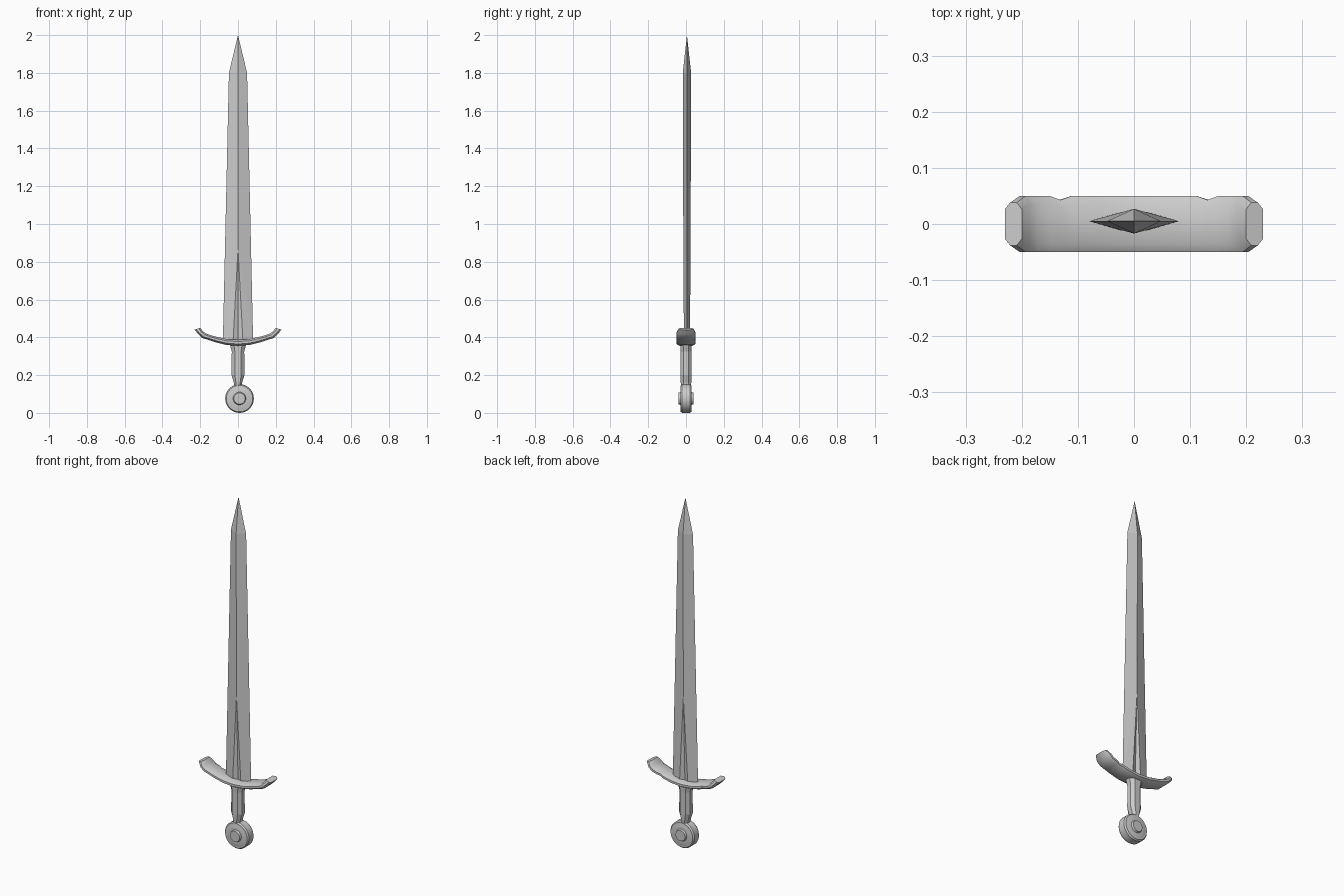
import bpy, bmesh, math
from mathutils import Vector

if "Cube" in bpy.data.objects:
    bpy.data.objects.remove(bpy.data.objects["Cube"])


def make(name, verts, faces, smooth=None):
    me = bpy.data.meshes.new(name)
    me.from_pydata(verts, [], faces)
    bm = bmesh.new()
    bm.from_mesh(me)
    bmesh.ops.remove_doubles(bm, verts=bm.verts, dist=1e-5)
    bmesh.ops.recalc_face_normals(bm, faces=bm.faces)
    bm.to_mesh(me)
    bm.free()
    ob = bpy.data.objects.new(name, me)
    bpy.context.collection.objects.link(ob)
    if smooth:
        bpy.ops.object.select_all(action='DESELECT')
        ob.select_set(True)
        bpy.context.view_layer.objects.active = ob
        bpy.ops.object.shade_smooth_by_angle(angle=math.radians(smooth))
    return ob


def loft(name, rings, smooth=None):
    n = len(rings[0])
    verts = [p for r in rings for p in r]
    faces = [(i * n + j, i * n + (j + 1) % n, (i + 1) * n + (j + 1) % n, (i + 1) * n + j)
             for i in range(len(rings) - 1) for j in range(n)]
    faces += [tuple(range(n)), tuple(range((len(rings) - 1) * n, len(rings) * n))]
    return make(name, verts, faces, smooth)


# Blade: diamond section, with a tapering groove on both faces
verts, faces = [], []
for s in (-1, 1):
    for m in (-1, 1):
        b = len(verts)
        for x, y, z in ((.08, 0, .38), (.026, .016, .38), (0, .005, .38), (0, .019, .87),
                        (0, .022, 1.8), (.048, 0, 1.8), (0, 0, 2), (0, 0, .38)):
            verts.append((m * x, .005 + s * y, z))
        faces += [tuple(b + k for k in f) for f in
                  ((0, 1, 3), (1, 2, 3), (0, 3, 4, 5), (5, 4, 6), (0, 1, 2, 7))]
make("blade", verts, faces)

# Guard: curved bar; each station is top x, top z, bottom x, bottom z, front and back depth
half = [(.2, .45, .23, .44, .038, .038),
        (.186, .432, .211, .418, .05, .05),
        (.17, .42, .188, .396, .05, .05),
        (.148, .413, .155, .386, .05, .05),
        (.13, .407, .133, .379, .05, .043),
        (.11, .402, .112, .372, .05, .05),
        (.06, .391, .062, .36, .05, .05)]
stations = [(-a, b, -c, d, e, f) for a, b, c, d, e, f in half]
stations += [(0, .387, 0, .355, .05, .05)] + half[::-1]
section = [(-.7, 0), (.7, 0), (1, .3), (1, .7), (.7, 1), (-.7, 1), (-1, .7), (-1, .3)]
rings = []
for xt, zt, xb, zb, front, back in stations:
    rings.append([(xb + (xt - xb) * t, u * (back if u > 0 else front), zb + (zt - zb) * t)
                  for u, t in section])
loft("guard", rings, 40)

# Grip: faceted handle with a narrow foot and flared collar
rings = []
for z, hx, hy in ((.14, .02, .026), (.16, .022, .028), (.2, .034, .029),
                  (.325, .033, .029), (.35, .04, .03), (.372, .045, .03)):
    rings.append([(hx * u, hy * v, z) for u, v in
                  ((-1, -.45), (-.5, -1), (.5, -1), (1, -.45),
                   (1, .45), (.5, 1), (-.5, 1), (-1, .45))])
loft("grip", rings)

# Pommel: turned disc with a raised boss on each side
side = [(.03, .04), (.034, .03), (.055, .03), (.06, .028), (.07, .028), (.076, .02)]
profile = [(r, -y) for r, y in side] + side[::-1]
rings = [[(.008 + r * math.cos(a), y, .076 + r * math.sin(a))
          for a in (2 * math.pi * k / 32 for k in range(32))] for r, y in profile]
loft("pommel", rings, 30)
